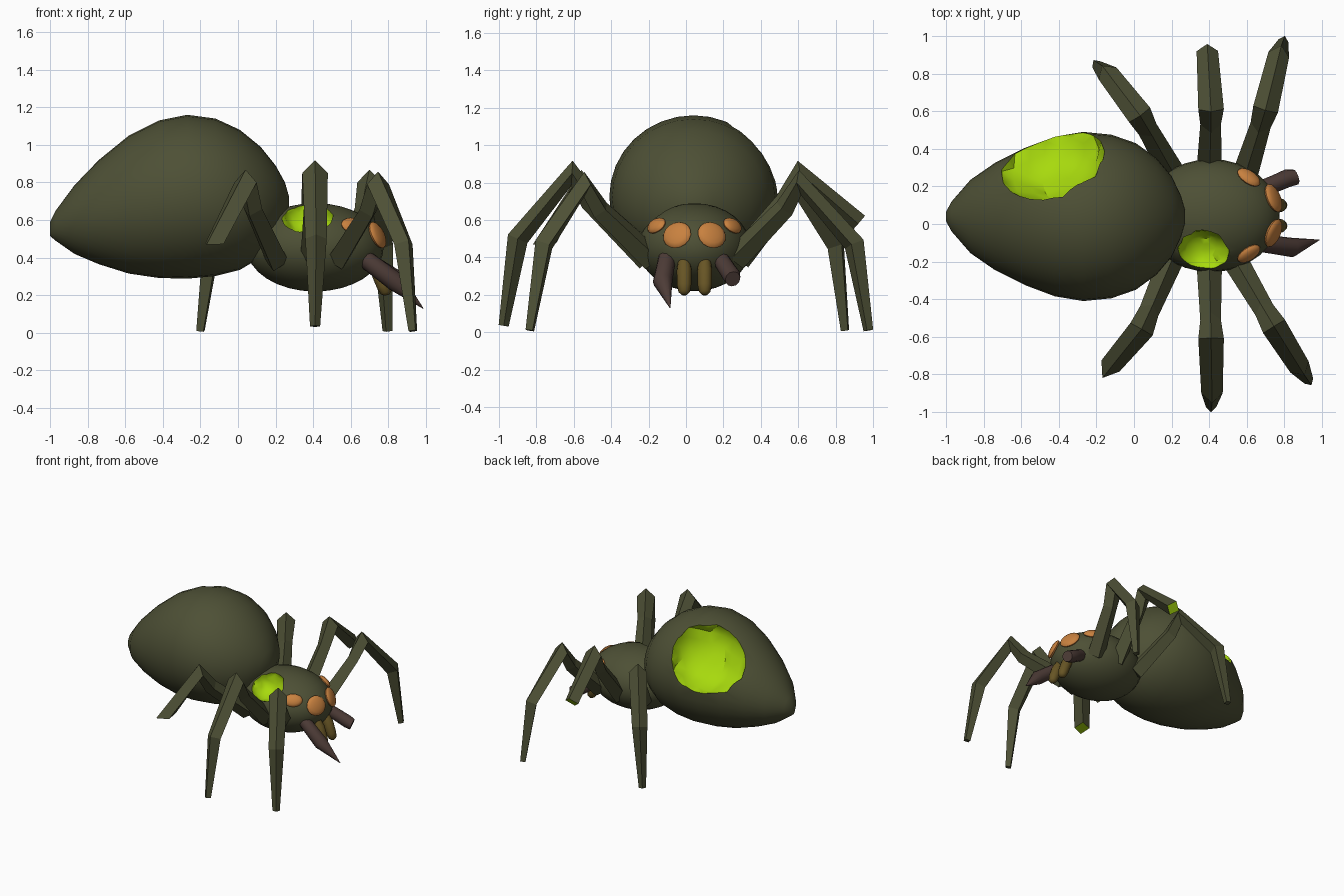
import bpy, bmesh, math, random
from mathutils import Vector, Matrix

if "Cube" in bpy.data.objects:
    bpy.data.objects.remove(bpy.data.objects["Cube"])

random.seed(4)


def material(name, rgb):
    m = bpy.data.materials.new(name)
    m.diffuse_color = (*rgb, 1)
    m.use_nodes = True
    m.node_tree.nodes["Principled BSDF"].inputs["Base Color"].default_value = m.diffuse_color
    return m


SKIN = material("olive skin", (0.075, 0.08, 0.036))
LIME = material("lime flesh", (0.39, 0.70, 0.004))
ORANGE = material("orange eye", (0.58, 0.22, 0.05))
OCHRE = material("ochre feeler", (0.135, 0.09, 0.018))
BROWN = material("dark brown fang", (0.075, 0.045, 0.038))


def make(name, bm, mats, angle=None):
    bmesh.ops.recalc_face_normals(bm, faces=bm.faces[:])
    me = bpy.data.meshes.new(name)
    bm.to_mesh(me)
    bm.free()
    ob = bpy.data.objects.new(name, me)
    bpy.context.collection.objects.link(ob)
    for m in mats:
        me.materials.append(m)
    if angle:
        smooth(ob, angle)
    return ob


def activate(ob):
    bpy.ops.object.select_all(action='DESELECT')
    ob.select_set(True)
    bpy.context.view_layer.objects.active = ob


def smooth(ob, angle):
    activate(ob)
    bpy.ops.object.shade_smooth_by_angle(angle=math.radians(angle))


def skin_rings(rings, end_index=0):
    """Bridge a list of closed point rings and cap both ends."""
    bm = bmesh.new()
    vs = [[bm.verts.new(p) for p in r] for r in rings]
    n = len(vs[0])
    for a, b in zip(vs, vs[1:]):
        for i in range(n):
            bm.faces.new((a[i], a[(i + 1) % n], b[(i + 1) % n], b[i]))
    bm.faces.new(vs[0])
    bm.faces.new(vs[-1]).material_index = end_index
    return bm


def tube(name, pts, radii, sides, mats, end_index=0, angle=None, cut=None):
    """Tapered tube; cut is an optional normal for a slanted end."""
    pts = [Vector(p) for p in pts]
    span = pts[-1] - pts[0]
    side = Vector((-span.y, span.x, 0)).normalized()
    rings = []
    for i, p in enumerate(pts):
        t = Vector()
        if i > 0:
            t += (p - pts[i - 1]).normalized()
        if i < len(pts) - 1:
            t += (pts[i + 1] - p).normalized()
        t.normalize()
        up = t.cross(side).normalized()
        rings.append([p + radii[i] * (side * math.cos(a) + up * math.sin(a))
                      for a in (2 * math.pi * k / sides for k in range(sides))])
    if cut:
        n = Vector(cut)
        rings[-1] = [q + t * n.dot(pts[-1] - q) / n.dot(t) for q in rings[-1]]
    return make(name, skin_rings(rings, end_index), mats, angle)


def placed(bm, centre, normal, radii):
    rot = Vector(normal).to_track_quat('Z', 'Y').to_matrix().to_4x4()
    bm.transform(Matrix.Translation(centre) @ rot @ Matrix.Diagonal((*radii, 1)))
    return bm


def ball(segs):
    bm = bmesh.new()
    bmesh.ops.create_uvsphere(bm, u_segments=segs, v_segments=segs // 2, radius=1)
    return bm


def carve(ob, centre, normal, radii, jitter):
    """Scoop a ragged wound with a lime inside out of a body part."""
    bm = bmesh.new()
    bmesh.ops.create_icosphere(bm, subdivisions=3, radius=1)
    for v in bm.verts:
        v.co *= 1 + random.uniform(-jitter, jitter)
    placed(bm, centre, normal, radii)
    for f in bm.faces:
        f.material_index = 1
    cutter = make("wound_cutter", bm, [SKIN, LIME])
    cutter.hide_render = True
    mod = ob.modifiers.new("wound", 'BOOLEAN')
    mod.operation = 'DIFFERENCE'
    mod.solver = 'EXACT'
    mod.object = cutter
    activate(ob)
    bpy.ops.object.modifier_apply(modifier=mod.name)
    bpy.data.objects.remove(cutter)
    smooth(ob, 35)


MID = 0.04  # y of the body's mirror plane

# Abdomen: x, top z, bottom z, half width
stations = [(-1.0, .59, .515, .025), (-.97, .65, .49, .08), (-.87, .785, .42, .195),
            (-.74, .92, .365, .285), (-.58, 1.05, .315, .365), (-.42, 1.13, .292, .425),
            (-.27, 1.16, .288, .45), (-.12, 1.14, .302, .435), (.01, 1.08, .335, .39),
            (.12, .99, .40, .31), (.20, .89, .49, .215), (.25, .80, .59, .11),
            (.27, .73, .65, .04)]
rings = []
for x, top, bot, hw in stations:
    zc, hz = (top + bot) / 2, (top - bot) / 2
    rings.append([(x, MID + hw * math.cos(a), zc + hz * math.sin(a))
                  for a in (2 * math.pi * k / 32 for k in range(32))])
abdomen = make("abdomen", skin_rings(rings), [SKIN, LIME])
carve(abdomen, (-.46, .38, .965), (-.2, .77, .61), (.305, .30, .22), .07)

# Head and thorax
C, R = Vector((.41, .045, .455)), Vector((.365, .30, .235))
thorax = make("thorax", placed(ball(32), C, (0, 0, 1), R), [SKIN, LIME])
carve(thorax, (.37, -.15, .625), (-.1, -.6, .75), (.135, .125, .11), .06)

# Eyes: flattened bumps lying on the head
for s in (-1, 1):
    for label, dy, z, r in (("large", .093, .52, (.080, .076)), ("small", .203, .57, (.070, .05))):
        ny, nz = dy / R.y, (z - C.z) / R.z
        nx = math.sqrt(1 - ny * ny - nz * nz)
        p = C + Vector((nx * R.x, s * dy, nz * R.z))
        n = Vector((nx / R.x, s * ny / R.y, nz / R.z)).normalized()
        make(f"{label}_eye", placed(ball(16), p, n, (*r, .026)), [ORANGE], 40)

# Feelers below the face
for y in (-.01, .10):
    tube("feeler", [(.72, y, .375), (.745, y, .33), (.775, y, .25), (.787, y, .215), (.79, y, .2)],
         [.034, .04, .038, .03, .014], 12, [OCHRE], angle=50)

# Fangs: one whole, one snapped off
tube("whole_fang", [(.66, -.10, .405), (.84, -.125, .27), (.985, -.085, .13)],
     [.047, .052, .002], 12, [BROWN], angle=40)
tube("broken_fang", [(.66, .18, .40), (.75, .215, .345), (.82, .245, .30), (.86, .25, .285)],
     [.044, .046, .048, .042], 12, [BROWN], angle=40)

# Legs: base, knee, ankle, foot; stumps end at the ankle with a lime cut
legs = {
    "front_right_leg": [(.53, -.18, .39), (.745, -.545, .79), (.88, -.76, .47), (.93, -.835, .01)],
    "middle_right_leg": [(.40, -.20, .39), (.41, -.61, .85), (.415, -.90, .50), (.41, -.975, .035)],
    "rear_right_stump": [(.21, -.16, .38), (.04, -.56, .80), (-.125, -.755, .475)],
    "front_left_leg": [(.59, .26, .39), (.70, .61, .80), (.77, .90, .47), (.795, .975, .01)],
    "middle_left_stump": [(.40, .28, .39), (.41, .61, .85), (.39, .92, .58)],
    "rear_left_leg": [(.21, .26, .38), (.03, .58, .79), (-.14, .80, .47), (-.20, .85, .01)],
}
for name, pts in legs.items():
    stump = len(pts) == 3
    # The thigh sags a little, then narrows just below the knee
    neck = Vector(pts[0]).lerp(Vector(pts[1]), .76) - Vector((0, 0, .04))
    pts.insert(1, neck)
    tube(name, pts, [.068, .055, .068, .057, .027][:len(pts)], 4, [SKIN, LIME],
         1 if stump else 0, cut=(0, .1, -1) if name == "rear_right_stump" else None)
